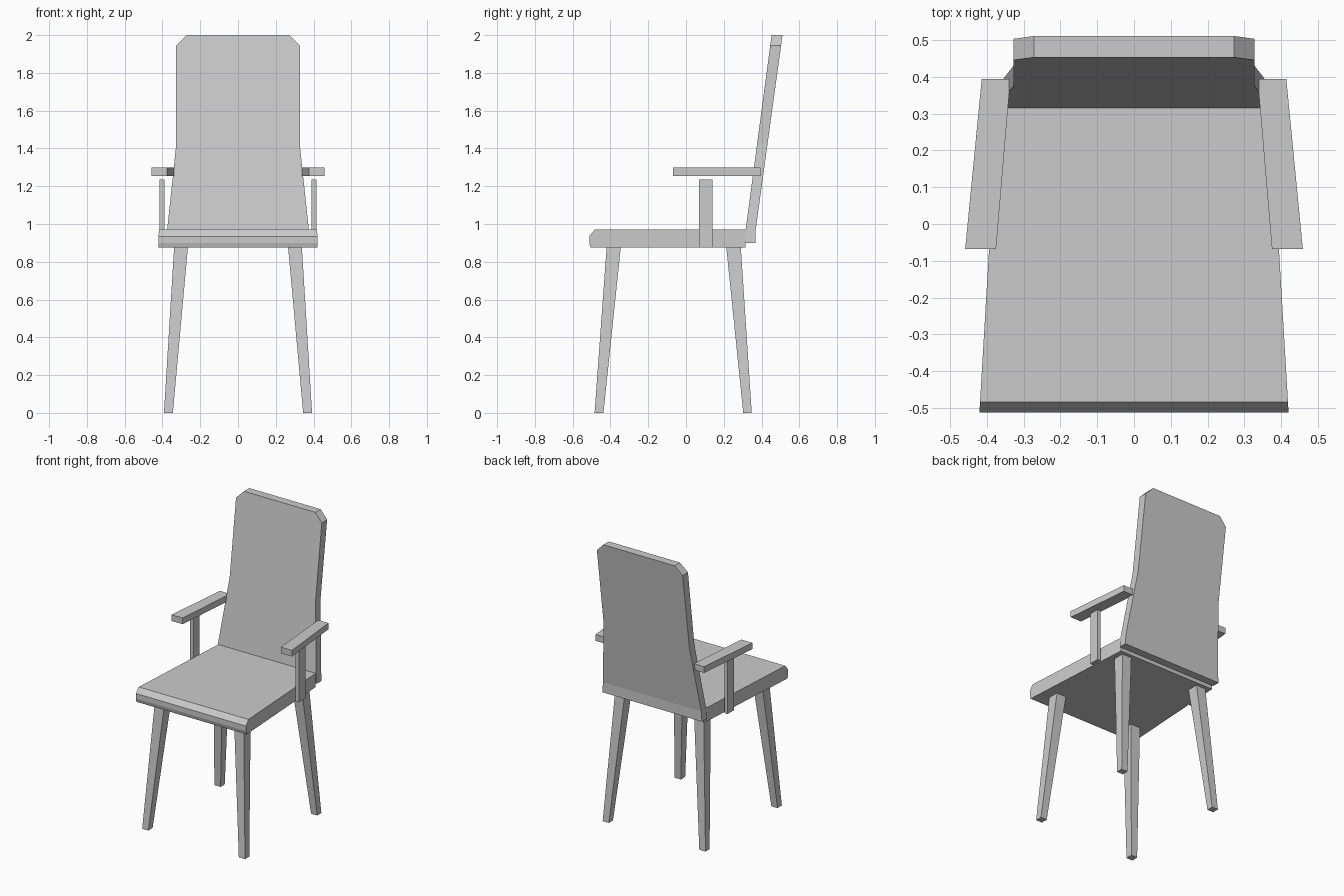
import bpy
import bmesh

cube = bpy.data.objects.get("Cube")
if cube:
    bpy.data.objects.remove(cube, do_unlink=True)

grey = bpy.data.materials.new("light grey")
grey.use_nodes = True
COLOUR = (0.6, 0.6, 0.6, 1)
grey.diffuse_color = COLOUR
grey.node_tree.nodes["Principled BSDF"].inputs["Base Color"].default_value = COLOUR


def loft(name, rings):
    """Skin a closed flat-faced solid through rings of equal point count."""
    bm = bmesh.new()
    loops = [[bm.verts.new(p) for p in ring] for ring in rings]
    n = len(loops[0])
    for a, b in zip(loops, loops[1:]):
        for i in range(n):
            j = (i + 1) % n
            bm.faces.new((a[i], a[j], b[j], b[i]))
    bm.faces.new(loops[0][::-1])
    bm.faces.new(loops[-1])
    bmesh.ops.recalc_face_normals(bm, faces=bm.faces)
    mesh = bpy.data.meshes.new(name)
    bm.to_mesh(mesh)
    bm.free()
    mesh.materials.append(grey)
    obj = bpy.data.objects.new(name, mesh)
    bpy.context.collection.objects.link(obj)
    return obj


def rect(x0, x1, y0, y1, z):
    return [(x0, y0, z), (x1, y0, z), (x1, y1, z), (x0, y1, z)]


def pair(name, rings):
    """Build a left part and its mirror image on the right."""
    loft("left_" + name, rings)
    loft("right_" + name, [[(-x, y, z) for x, y, z in r] for r in rings])


# Seat: side profile with a rounded front lip, tapering in width to the rear
profile = [(0.315, 0.97), (-0.484, 0.97), (-0.512, 0.935),
           (-0.512, 0.90), (-0.505, 0.875), (0.315, 0.875)]


def seat_half_width(y):
    return 0.39 - 0.059 * y


loft("seat", [[(s * seat_half_width(y), y, z) for y, z in profile] for s in (-1, 1)])

# Backrest: upright foot, then a leaning panel with clipped top corners
rows = [(0.90, 0.38), (0.97, 0.375), (1.42, 0.327), (1.945, 0.327), (2.0, 0.272)]
rings = []
for z, w in rows:
    lean = max(0, z - 0.97) / 1.03
    rings.append(rect(-w, w, 0.316 + 0.137 * lean, 0.369 + 0.142 * lean, z))
loft("backrest", rings)

# Legs: tapered and splayed outwards
pair("front_leg", [rect(0.345, 0.392, -0.484, -0.437, 0),
                   rect(0.265, 0.338, -0.42, -0.345, 0.88)])
pair("rear_leg", [rect(0.345, 0.392, 0.303, 0.348, 0),
                  rect(0.265, 0.338, 0.213, 0.29, 0.88)])

# Armrests: slim boards converging towards the backrest
pair("armrest", [[(0.375, -0.068, z), (0.459, -0.068, z),
                  (0.414, 0.394, z), (0.336, 0.394, z)] for z in (1.255, 1.298)])

# Armrest posts fixed to the sides of the seat
pair("armrest_post", [rect(0.39, 0.415, 0.07, 0.14, z) for z in (0.875, 1.235)])
